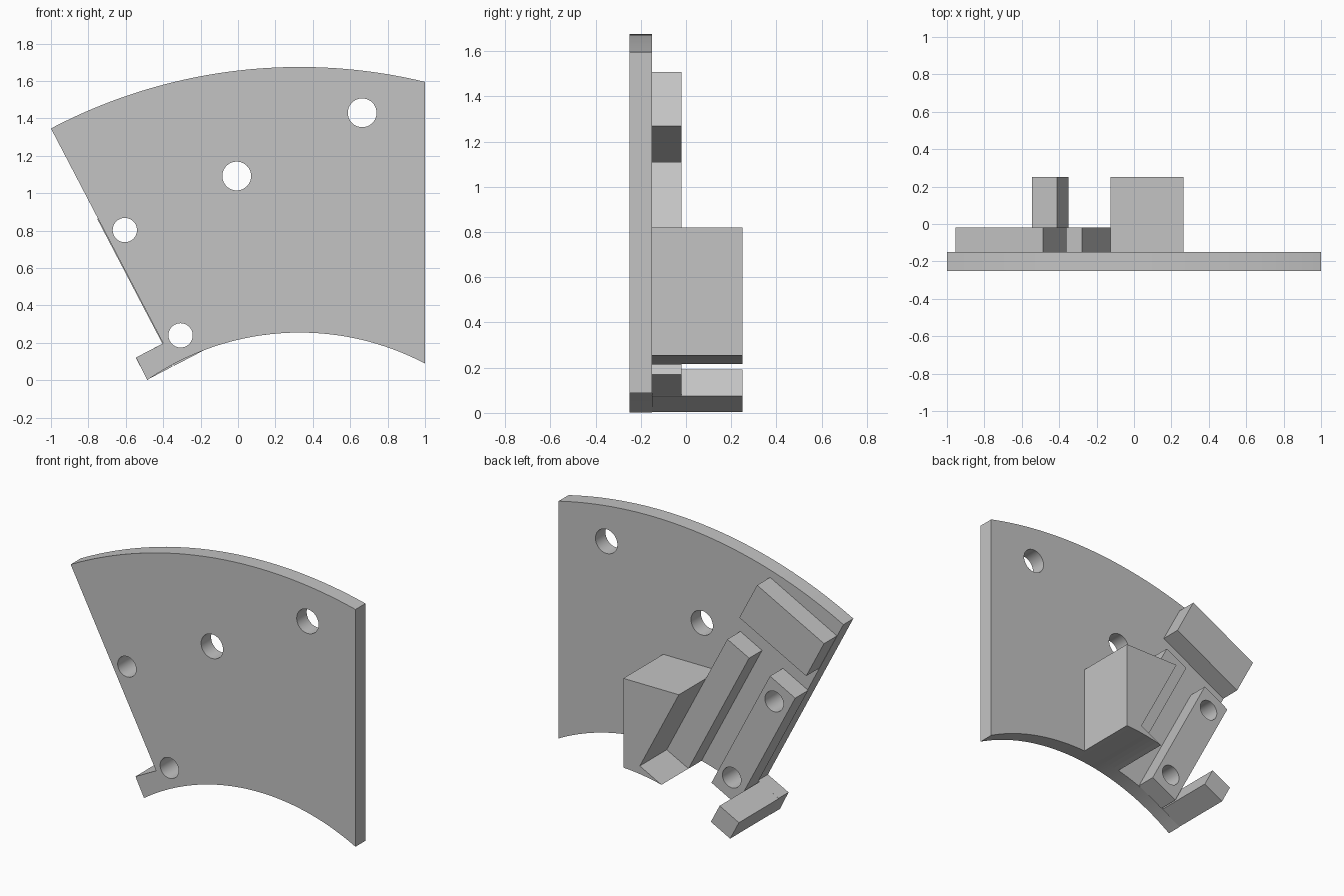
import bpy, bmesh, math
from mathutils import Vector

cube = bpy.data.objects.get("Cube")
if cube:
    bpy.data.objects.remove(cube, do_unlink=True)

grey = bpy.data.materials.new("plain grey")
grey.use_nodes = True
GREY = (0.55, 0.55, 0.55, 1)
grey.diffuse_color = GREY
grey.node_tree.nodes["Principled BSDF"].inputs["Base Color"].default_value = GREY

# Shared layout: arc centre, radii, and the slanted left edge of the plate
CENTRE = Vector((0.33, -1.18))
OUTER, INNER = 2.855, 1.435
FRONT, BACK, LOW, HIGH = -0.25, -0.15, -0.02, 0.25
NOTCH = Vector((-0.40, 0.197))
UP = Vector((-1.0, 1.345)) - NOTCH
UP.normalize()
ACROSS = Vector((UP.y, -UP.x))


def arc(radius, x_start, x_end, steps):
    a = math.acos((x_start - CENTRE.x) / radius)
    b = math.acos((x_end - CENTRE.x) / radius)
    angles = [a + (b - a) * i / steps for i in range(steps + 1)]
    return [CENTRE + radius * Vector((math.cos(t), math.sin(t))) for t in angles]


def slanted(corner, across, up):
    """Rectangle aligned with the slanted edge, from its lower left corner."""
    return [corner, corner + ACROSS * across, corner + ACROSS * across + UP * up, corner + UP * up]


def slab(name, outline, y0, y1):
    """Extrude an (x, z) outline from y0 to y1."""
    bm = bmesh.new()
    face = bm.faces.new([bm.verts.new((p[0], y0, p[1])) for p in outline])
    made = bmesh.ops.extrude_face_region(bm, geom=[face])["geom"]
    verts = [v for v in made if isinstance(v, bmesh.types.BMVert)]
    bmesh.ops.translate(bm, verts=verts, vec=(0, y1 - y0, 0))
    bmesh.ops.recalc_face_normals(bm, faces=bm.faces)
    mesh = bpy.data.meshes.new(name)
    bm.to_mesh(mesh)
    bm.free()
    mesh.materials.append(grey)
    ob = bpy.data.objects.new(name, mesh)
    bpy.context.collection.objects.link(ob)
    return ob


def activate(ob):
    bpy.ops.object.select_all(action="DESELECT")
    ob.select_set(True)
    bpy.context.view_layer.objects.active = ob


def drill(ob, x, z, radius):
    ring = [2 * math.pi * i / 40 for i in range(40)]
    cutter = slab("drill", [(x + radius * math.cos(t), z + radius * math.sin(t)) for t in ring], -0.5, 0.5)
    cutter.hide_render = True
    activate(ob)
    mod = ob.modifiers.new("hole", "BOOLEAN")
    mod.operation, mod.solver, mod.object = "DIFFERENCE", "EXACT", cutter
    bpy.ops.object.modifier_apply(modifier=mod.name)
    bpy.data.objects.remove(cutter, do_unlink=True)


# Sector plate with a small tab at the lower left
tab_top = Vector((-0.545, 0.122))
tab_low = Vector((-0.485, 0.003))
plate = slab("sector_plate",
             arc(OUTER, 1, -1, 48) + [NOTCH, tab_top] + arc(INNER, tab_low.x, 1, 48),
             FRONT, BACK)

# Tall bar standing on the tab
slab("tab_bar", slanted(tab_low, 0.153, 0.133), BACK, HIGH)

# Wide block near the outer rim, flush with the slanted edge
slab("rim_block", slanted(Vector((-0.83, 1.024)), 0.53, 0.27), BACK, LOW)

# Drilled rail along the slanted edge
rail_low = Vector((-0.342, 0.077))
rail = slab("drilled_rail", slanted(rail_low, 0.2, 0.887), BACK, LOW)

# Plain rail beside the tall block
foot = Vector((-0.003, 0.215))
slab("plain_rail", slanted(foot, 0.172, 0.92), BACK, LOW)

# Tall block with one slanted side and a foot below the plain rail
heel = foot + ACROSS * 0.172
slope_top = heel + UP * ((0.82 - heel.y) / UP.y)
slab("tall_block",
     [(0.265, 0.82), slope_top, heel] + arc(INNER, foot.x, 0.265, 8),
     BACK, HIGH)

# Holes: two through plate and rail, two through the plate only
for x, z in ((-0.605, 0.803), (-0.307, 0.24)):
    drill(plate, x, z, 0.065)
    drill(rail, x, z, 0.065)
for x, z in ((-0.007, 1.092), (0.664, 1.43)):
    drill(plate, x, z, 0.077)

for ob in (plate, rail):
    activate(ob)
    bpy.ops.object.shade_smooth_by_angle(angle=math.radians(30))
